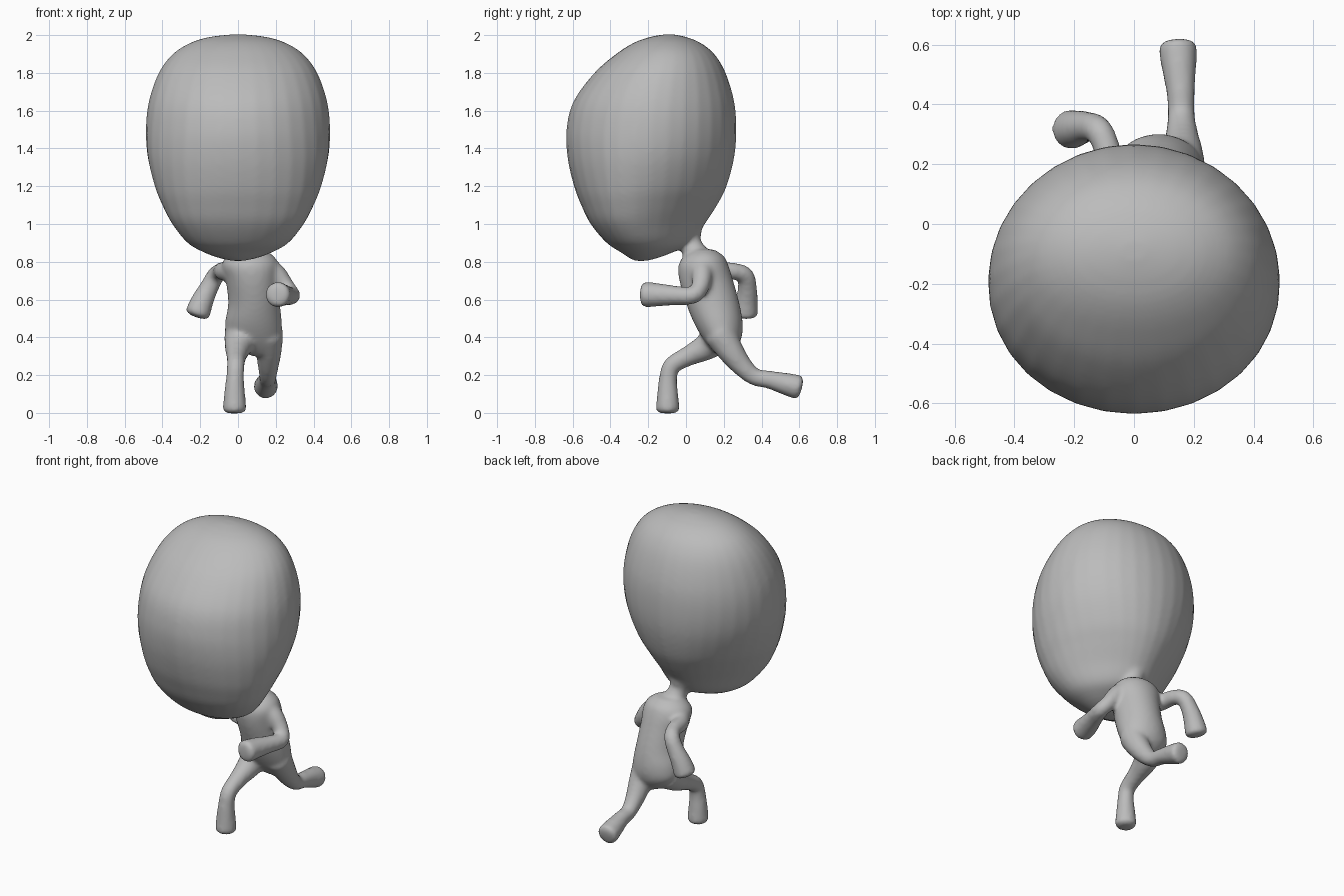
import bpy, bmesh, math
from mathutils import Vector

cube = bpy.data.objects.get("Cube")
if cube:
    bpy.data.objects.remove(cube)

SIDES = 32


def spline(rows, steps=5):
    """Catmull-Rom resampling of rows of numbers."""
    rows = [Vector(r) for r in rows]
    out = []
    for i in range(len(rows) - 1):
        p0, p1, p2, p3 = (rows[max(i - 1, 0)], rows[i], rows[i + 1],
                          rows[min(i + 2, len(rows) - 1)])
        for s in range(steps):
            t = s / steps
            out.append(0.5 * (2 * p1 + (p2 - p0) * t + (2 * p0 - 5 * p1 + 4 * p2 - p3) * t ** 2
                              + (3 * p1 - p0 - 3 * p2 + p3) * t ** 3))
    return out + [rows[-1]]


def skin(bm, rings):
    """Join rings of points into a closed shell."""
    loops = [[bm.verts.new(p) for p in ring] for ring in rings]
    for a, b in zip(loops, loops[1:]):
        for i in range(SIDES):
            j = (i + 1) % SIDES
            bm.faces.new((a[i], a[j], b[j], b[i]))
    bm.faces.new(loops[0][::-1])
    bm.faces.new(loops[-1])


def loft(bm, sections):
    """Level sections: height, centre x, half width, front y, back y, back taper."""
    rings = []
    for z, cx, w, front, back, taper in spline(sections):
        cy, d = (front + back) / 2, (back - front) / 2
        ring = []
        for i in range(SIDES):
            a = math.tau * i / SIDES
            s = math.sin(a)
            ring.append((cx + w * math.cos(a) * (1 - taper * s), cy + d * s, z))
        rings.append(ring)
    skin(bm, rings)


def limb(bm, path):
    """Round tube along points of x, y, z, radius, with a blunt rounded tip."""
    pts = spline(path)
    rings = []
    for i, p in enumerate(pts):
        tangent = (pts[min(i + 1, len(pts) - 1)] - pts[max(i - 1, 0)]).xyz.normalized()
        side = tangent.orthogonal().normalized() if i == 0 else \
            (side - tangent * side.dot(tangent)).normalized()
        up = tangent.cross(side)
        rings.append([p.xyz + p.w * (side * math.cos(math.tau * k / SIDES)
                                     + up * math.sin(math.tau * k / SIDES))
                      for k in range(SIDES)])
    centre, r = pts[-1].xyz, pts[-1].w
    for grow, shrink in ((0.18, 0.93), (0.3, 0.75), (0.36, 0.4)):
        rings.append([centre + tangent * r * grow + (q - centre) * shrink for q in rings[len(pts) - 1]])
    skin(bm, rings)


bm = bmesh.new()

# Head
loft(bm, [
    (0.805, 0, 0.03, -0.27, -0.21, 0), (0.82, 0, 0.1, -0.3, -0.15, 0),
    (0.85, 0, 0.18, -0.345, -0.07, 0.1), (0.9, 0, 0.26, -0.42, 0.03, 0.25),
    (1.0, 0, 0.335, -0.505, 0.1, 0.3), (1.1, 0, 0.39, -0.555, 0.165, 0.25),
    (1.2, 0, 0.435, -0.593, 0.215, 0.17), (1.35, 0, 0.477, -0.627, 0.255, 0.08),
    (1.5, 0, 0.488, -0.633, 0.267, 0.02), (1.65, 0, 0.472, -0.595, 0.255, 0),
    (1.8, 0, 0.42, -0.485, 0.21, 0), (1.9, 0, 0.345, -0.37, 0.15, 0),
    (1.96, 0, 0.25, -0.275, 0.075, 0), (1.99, 0, 0.15, -0.19, 0, 0),
    (2.003, 0, 0.04, -0.12, -0.06, 0)])

# Neck
limb(bm, [(0.02, -0.02, 1.06, 0.12), (0.02, 0.01, 0.97, 0.078),
          (0.03, 0.022, 0.9, 0.058), (0.05, 0.06, 0.82, 0.07), (0.06, 0.08, 0.74, 0.08)])

# Torso
loft(bm, [
    (0.3, 0.11, 0.04, 0.17, 0.23, 0), (0.34, 0.1, 0.1, 0.13, 0.265, 0),
    (0.4, 0.085, 0.145, 0.085, 0.295, 0), (0.48, 0.082, 0.15, 0.04, 0.3, 0),
    (0.58, 0.085, 0.137, 0, 0.283, 0), (0.7, 0.075, 0.14, -0.035, 0.25, 0),
    (0.78, 0.065, 0.15, -0.04, 0.225, 0), (0.83, 0.065, 0.125, -0.01, 0.2, 0),
    (0.865, 0.065, 0.07, 0.04, 0.15, 0)])

# Arms: left bent forward, right swung back
limb(bm, [(0.14, 0.08, 0.775, 0.06), (0.2, 0.085, 0.735, 0.056), (0.255, 0.075, 0.665, 0.047),
          (0.284, 0.035, 0.622, 0.046), (0.255, -0.06, 0.622, 0.052),
          (0.225, -0.15, 0.625, 0.062), (0.21, -0.215, 0.626, 0.068)])
limb(bm, [(-0.03, 0.1, 0.75, 0.06), (-0.075, 0.17, 0.75, 0.05), (-0.09, 0.25, 0.75, 0.045),
          (-0.118, 0.312, 0.727, 0.047), (-0.155, 0.325, 0.66, 0.051),
          (-0.19, 0.32, 0.59, 0.06), (-0.212, 0.315, 0.53, 0.067)])

# Legs: right planted in front, left kicked back
limb(bm, [(0.015, 0.17, 0.4, 0.09), (0, 0.1, 0.345, 0.07), (-0.008, 0.01, 0.3, 0.053),
          (-0.012, -0.075, 0.25, 0.047), (-0.016, -0.095, 0.18, 0.048),
          (-0.018, -0.097, 0.1, 0.056), (-0.018, -0.097, 0.02, 0.063)])
limb(bm, [(0.155, 0.18, 0.42, 0.085), (0.162, 0.235, 0.33, 0.07), (0.16, 0.3, 0.245, 0.055),
          (0.158, 0.365, 0.19, 0.046), (0.156, 0.44, 0.176, 0.048),
          (0.15, 0.53, 0.153, 0.059), (0.146, 0.59, 0.137, 0.065)])

mesh = bpy.data.meshes.new("running_figure")
bmesh.ops.recalc_face_normals(bm, faces=bm.faces)
bm.to_mesh(mesh)
bm.free()
figure = bpy.data.objects.new("running_figure", mesh)
bpy.context.collection.objects.link(figure)

# Plain grey clay
clay = bpy.data.materials.new("grey_clay")
clay.use_nodes = True
clay.diffuse_color = (0.5, 0.5, 0.5, 1)
clay.node_tree.nodes["Principled BSDF"].inputs["Base Color"].default_value = clay.diffuse_color
mesh.materials.append(clay)

# Melt the parts into one smooth skin
remesh = figure.modifiers.new("skin", 'REMESH')
remesh.mode = 'VOXEL'
remesh.voxel_size = 0.013
remesh.use_smooth_shade = True
melt = figure.modifiers.new("melt", 'SMOOTH')
melt.factor = 0.5
melt.iterations = 8
bpy.context.view_layer.objects.active = figure
figure.select_set(True)
bpy.ops.object.shade_smooth()
